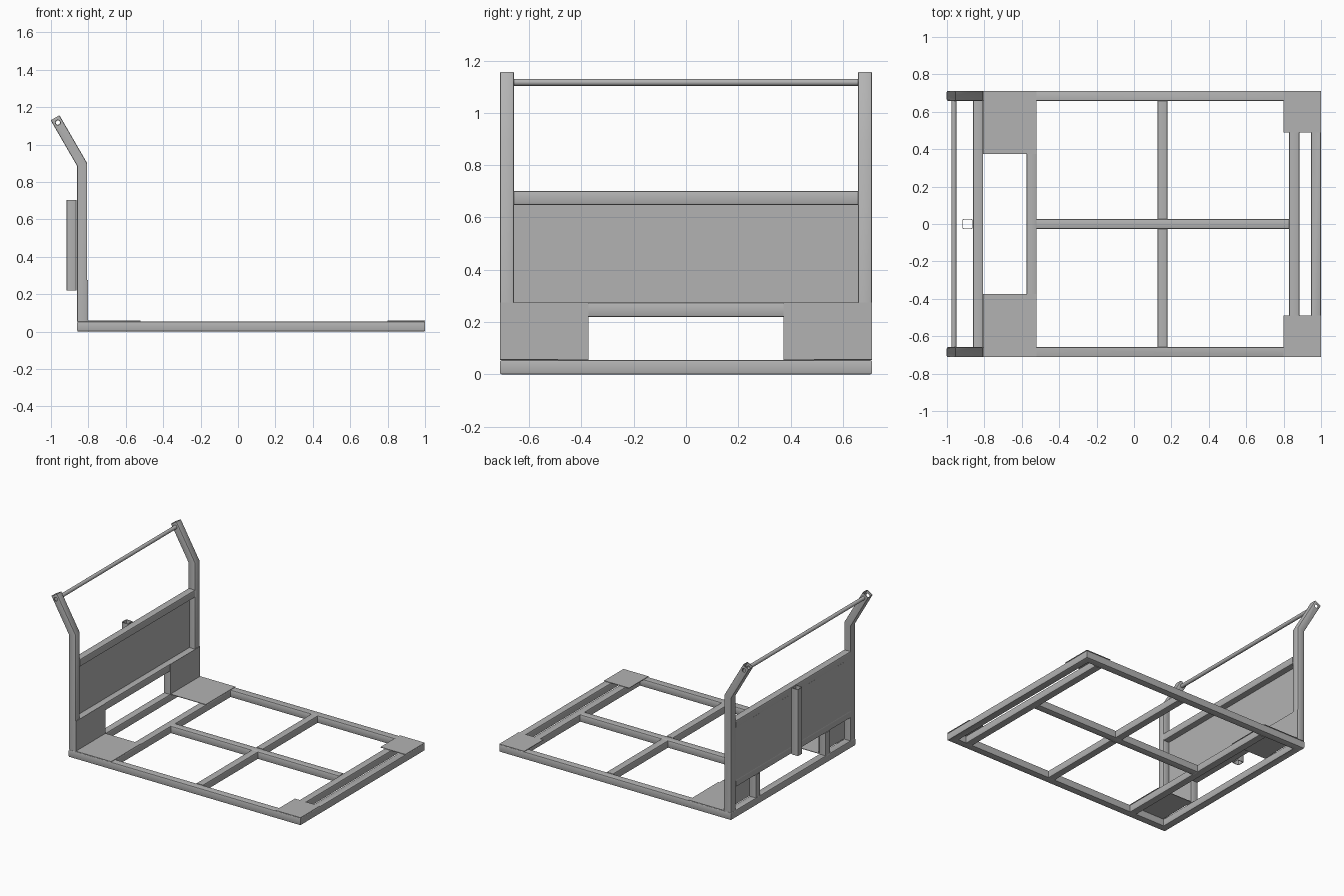
import bpy, bmesh, math
from mathutils import Vector

cube = bpy.data.objects.get("Cube")
if cube:
    bpy.data.objects.remove(cube, do_unlink=True)

steel = bpy.data.materials.new("grey steel")
steel.use_nodes = True
GREY = (0.45, 0.45, 0.45, 1)
steel.diffuse_color = GREY
steel.node_tree.nodes["Principled BSDF"].inputs["Base Color"].default_value = GREY

S = 0.054          # tube size
WALL = 0.004
H = 0.712          # half width of the frame
REAR, FRONT = -0.86, 1.0
C = S / 2          # rail centre height
X, Y, Z = Vector((1, 0, 0)), Vector((0, 1, 0)), Vector((0, 0, 1))


def finish(name, bm, smooth=True):
    bmesh.ops.recalc_face_normals(bm, faces=bm.faces)
    mesh = bpy.data.meshes.new(name)
    bm.to_mesh(mesh)
    bm.free()
    mesh.materials.append(steel)
    ob = bpy.data.objects.new(name, mesh)
    bpy.context.collection.objects.link(ob)
    if smooth:
        bpy.ops.object.select_all(action='DESELECT')
        ob.select_set(True)
        bpy.context.view_layer.objects.active = ob
        bpy.ops.object.shade_smooth_by_angle(angle=math.radians(40))
    return ob


def square_section(half, radius):
    """Rounded square, three points per corner."""
    pts = []
    for k in range(4):
        mid = math.radians(45 + 90 * k)
        cx = math.copysign(half - radius, math.cos(mid))
        cy = math.copysign(half - radius, math.sin(mid))
        for d in (-45, 0, 45):
            a = mid + math.radians(d)
            pts.append((cx + radius * math.cos(a), cy + radius * math.sin(a)))
    return pts


def round_section(radius, sides=24):
    return [(radius * math.cos(math.tau * i / sides), radius * math.sin(math.tau * i / sides))
            for i in range(sides)]


def tube(name, path, normal, closed=False, outer=None, inner=None):
    """Hollow tube swept with mitred corners along a flat path."""
    outer = outer or square_section(S / 2, 0.007)
    inner = inner or square_section(S / 2 - WALL, 0.003)
    path = [Vector(p) for p in path]
    n = len(path)
    legs = [(path[(i + 1) % n] - path[i]).normalized() for i in range(n if closed else n - 1)]
    bm = bmesh.new()
    stations = []
    for i, p in enumerate(path):
        s1 = normal.cross(legs[i - 1] if closed or i else legs[0])
        s2 = normal.cross(legs[i] if i < len(legs) else legs[-1])
        side = (s1 + s2) / (1 + s1.dot(s2))
        stations.append([[bm.verts.new(p + side * a + normal * b) for a, b in sec]
                         for sec in (outer, inner)])
    m = len(outer)
    for i in range(len(legs)):
        a, b = stations[i], stations[(i + 1) % n]
        for w in (0, 1):
            for j in range(m):
                k = (j + 1) % m
                bm.faces.new((a[w][j], a[w][k], b[w][k], b[w][j]))
    if not closed:
        for st in (stations[0], stations[-1]):
            for j in range(m):
                k = (j + 1) % m
                bm.faces.new((st[0][j], st[0][k], st[1][k], st[1][j]))
    return finish(name, bm)


def plate(name, lo, hi):
    lo, hi = Vector(lo), Vector(hi)
    bm = bmesh.new()
    bmesh.ops.create_cube(bm, size=1)
    for v in bm.verts:
        v.co = Vector(((lo[i] + hi[i]) / 2 + v.co[i] * (hi[i] - lo[i]) for i in range(3)))
    return finish(name, bm, smooth=False)


# Outer base frame, mitred at the corners
xr, xf, ys = REAR + C, FRONT - C, H - C
tube("base_frame", [(xr, -ys, C), (xf, -ys, C), (xf, ys, C), (xr, ys, C)], Z, closed=True)

# Inner base rails
w = H - S
for name, x in (("rear_inner_rail", -0.547), ("front_inner_rail", 0.857)):
    tube(name, [(x, -w, C), (x, w, C)], Z)
tube("centre_rail", [(-0.52, 0, C), (0.83, 0, C)], Z)
for name, s in (("left_cross_rail", 1), ("right_cross_rail", -1)):
    tube(name, [(0.152, s * C, C), (0.152, s * w, C)], Z)

# Bent posts, short uprights and corner plates on both sides
rod = Vector((-0.963, 0, 1.117))
bm = bmesh.new()
bmesh.ops.create_cone(bm, cap_ends=True, segments=24, radius1=0.0135, radius2=0.0135, depth=2)
cutter = finish("rod_hole_cutter", bm, smooth=False)
cutter.location = rod
cutter.rotation_euler.x = math.pi / 2
cutter.hide_render = True
cutter.hide_set(True)

for label, s in (("back", 1), ("front", -1)):
    y = s * ys
    post = tube(label + "_post", [(xr, y, S), (xr, y, 0.892), (-0.978, y, 1.143)], Y)
    hole = post.modifiers.new("rod hole", 'BOOLEAN')
    hole.object = cutter
    hole.operation = 'DIFFERENCE'
    hole.solver = 'EXACT'
    tube(label + "_upright", [(xr, s * (0.373 + C), S), (xr, s * (0.373 + C), 0.22)], Y)
    y0, y1 = sorted((s * 0.373, s * H))
    plate(label + "_floor_plate", (REAR + S, y0, S), (-0.52, y1, S + 0.004))
    plate(label + "_wall_plate", (REAR + S, y0, S + 0.004), (REAR + S + 0.004, y1, 0.275))
    y0, y1 = sorted((s * 0.49, s * H))
    plate(label + "_end_plate", (0.8, y0, S), (FRONT, y1, S + 0.004))

# Upright end: two cross bars, a thin panel and a socket behind
for name, z in (("lower_cross_bar", 0.247), ("upper_cross_bar", 0.675)):
    tube(name, [(xr, -w, z), (xr, w, z)], Z)
plate("back_panel", (REAR + 0.001, -w, 0.27), (REAR + 0.009, w, 0.652))
tube("rear_socket", [(REAR - C - 0.003, 0, 0.22), (REAR - C - 0.003, 0, 0.702)], Y)

# Hollow handle rod between the post tops
tube("handle_rod", [rod - Y * w, rod + Y * w], Z,
     outer=round_section(0.0135), inner=round_section(0.0115))
